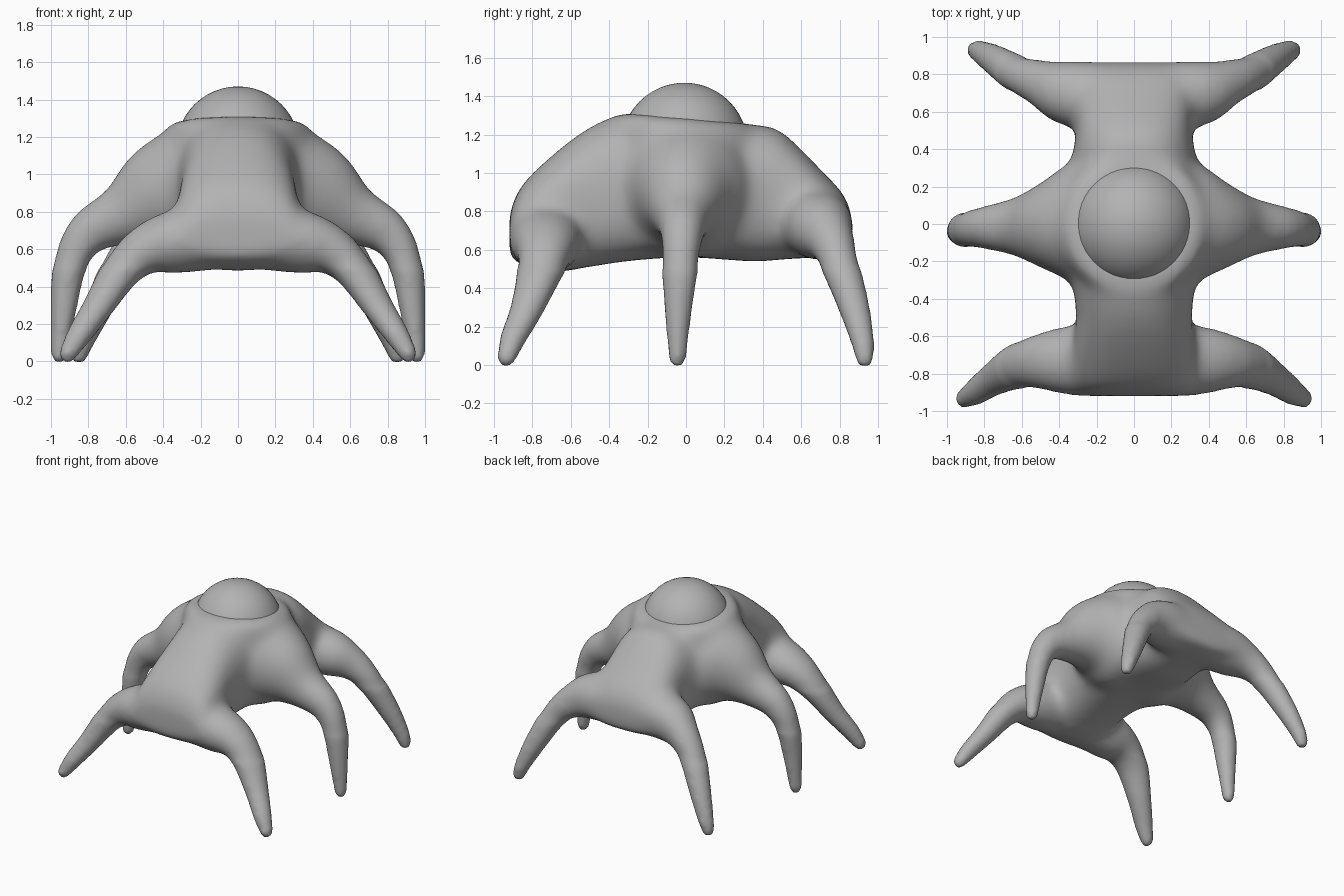
import bpy, bmesh, math
from mathutils import Vector

if "Cube" in bpy.data.objects:
    bpy.data.objects.remove(bpy.data.objects["Cube"])

grey = bpy.data.materials.new("mid grey")
grey.diffuse_color = (0.45, 0.45, 0.45, 1)
grey.use_nodes = True
grey.node_tree.nodes["Principled BSDF"].inputs["Base Color"].default_value = grey.diffuse_color


def spline(rows, steps=5):
    """Catmull-Rom interpolation through rows of equal length."""
    pts = [Vector(r) for r in rows]
    pts = [2 * pts[0] - pts[1]] + pts + [2 * pts[-1] - pts[-2]]
    out = []
    for a, b, c, d in zip(pts, pts[1:], pts[2:], pts[3:]):
        for i in range(steps):
            t = i / steps
            out.append(0.5 * (2 * b + (c - a) * t + (2 * a - 5 * b + 4 * c - d) * t * t
                              + (3 * b - a - 3 * c + d) * t ** 3))
    return out + [pts[-2]]


def superellipse(power, n=32):
    ring = []
    for i in range(n):
        c, s = math.cos(math.tau * i / n), math.sin(math.tau * i / n)
        ring.append((math.copysign(abs(c) ** (2 / power), c),
                     math.copysign(abs(s) ** (2 / power), s)))
    return ring


def loft(bm, rings):
    """Closed skin over a list of rings of points."""
    vs = [[bm.verts.new(p) for p in r] for r in rings]
    n = len(vs[0])
    for a, b in zip(vs, vs[1:]):
        for i in range(n):
            bm.faces.new((a[i], a[(i + 1) % n], b[(i + 1) % n], b[i]))
    bm.faces.new(vs[0][::-1])
    bm.faces.new(vs[-1])


def add_leg(bm, rows, side):
    """Tapered tube; rows are x, y, z, sideways radius, upright radius."""
    pts = spline(rows)
    rings = []

    def ring(centre, t, rw, rh):
        w = Vector((0, 0, 1)).cross(t).normalized()
        h = t.cross(w)
        rings.append([Vector((side * p.x, p.y, p.z)) for p in
                      (centre + w * rw * c + h * rh * s for c, s in superellipse(2, 24))])

    for i, p in enumerate(pts):
        q0, q1 = pts[max(i - 1, 0)], pts[min(i + 1, len(pts) - 1)]
        t = Vector(q1[:3]) - Vector(q0[:3])
        t.normalize()
        ring(Vector(p[:3]), t, p[3], p[4])
    # rounded foot tip
    for a in (25, 50, 70, 84):
        k = math.radians(a)
        ring(Vector(p[:3]) + t * p[4] * math.sin(k), t, p[3] * math.cos(k), p[4] * math.cos(k))
    loft(bm, rings)


bm = bmesh.new()

# torso: y, half width, underside z, top z
torso = [(-.92, .29, .56, .79), (-.86, .33, .52, .93), (-.7, .33, .485, 1.09),
         (-.5, .31, .51, 1.24), (-.3, .33, .54, 1.31), (0, .37, .56, 1.29),
         (.3, .34, .54, 1.24), (.42, .32, .54, 1.25), (.52, .31, .55, 1.20),
         (.7, .32, .56, 1.02), (.82, .32, .57, .89), (.865, .29, .60, .78)]
low, high = superellipse(2.8), superellipse(2.4)
loft(bm, [[(w * c, y, (zb + zt) / 2 + (zt - zb) / 2 * s)
           for c, s in (h if h[1] > 0 else l for l, h in zip(low, high))]
          for y, w, zb, zt in spline(torso)])

# collar around the dome, tilted slightly back: z, half width, half depth
collar = [(.62, .36, .36), (.75, .40, .40), (.95, .42, .41), (1.12, .42, .41),
          (1.22, .40, .40), (1.275, .365, .37), (1.285, .33, .33)]
loft(bm, [[(rx * c, ry * s, z - max(0, z - .9) / .385 * .085 * ry * s) for c, s in superellipse(2)]
          for z, rx, ry in collar])

# three legs per side
front_leg = [(.12, -.73, .67, .19, .18), (.35, -.73, .64, .19, .17), (.5, -.735, .595, .155, .135),
             (.62, -.76, .49, .125, .105), (.75, -.83, .29, .09, .08),
             (.85, -.90, .14, .07, .065), (.91, -.935, .04, .05, .05)]
middle_leg = [(.1, 0, .92, .36, .36), (.3, 0, .90, .34, .35), (.45, -.01, .865, .25, .28),
              (.62, -.015, .78, .165, .17), (.8, -.02, .69, .12, .125), (.895, -.03, .53, .10, .095),
              (.93, -.04, .30, .074, .072), (.955, -.045, .035, .046, .046)]
back_leg = [(.12, .68, .74, .18, .18), (.35, .70, .715, .18, .18), (.5, .755, .65, .13, .13),
            (.62, .80, .53, .105, .10), (.74, .875, .30, .082, .08),
            (.82, .92, .12, .062, .06), (.85, .93, .035, .048, .048)]
for rows in (front_leg, middle_leg, back_leg):
    for side in (-1, 1):
        add_leg(bm, rows, side)
bmesh.ops.recalc_face_normals(bm, faces=bm.faces)

# fuse torso, collar and legs into one skin
mesh = bpy.data.meshes.new("body")
bm.to_mesh(mesh)
bm.free()
body = bpy.data.objects.new("body", mesh)
bpy.context.collection.objects.link(body)
fuse = body.modifiers.new("fuse", 'REMESH')
fuse.mode = 'VOXEL'
fuse.voxel_size = 0.02
fused = bpy.data.meshes.new_from_object(body.evaluated_get(bpy.context.evaluated_depsgraph_get()))
body.modifiers.clear()

# soften the joins, keeping the thin feet full
bm = bmesh.new()
bm.from_mesh(fused)
for passes, floor in ((26, .5), (4, -1)):
    for _ in range(passes):
        bmesh.ops.smooth_vert(bm, verts=[v for v in bm.verts if v.co.z > floor], factor=.5,
                              use_axis_x=True, use_axis_y=True, use_axis_z=True)
for f in bm.faces:
    f.smooth = True
bm.to_mesh(fused)
bm.free()
body.data = fused
fused.materials.clear()
fused.materials.append(grey)

# round dome set into the collar
bpy.ops.mesh.primitive_uv_sphere_add(segments=48, ring_count=24, radius=.33, location=(0, -.008, 1.14))
dome = bpy.context.object
dome.name = "dome"
dome.data.materials.append(grey)
bpy.ops.object.shade_smooth()
